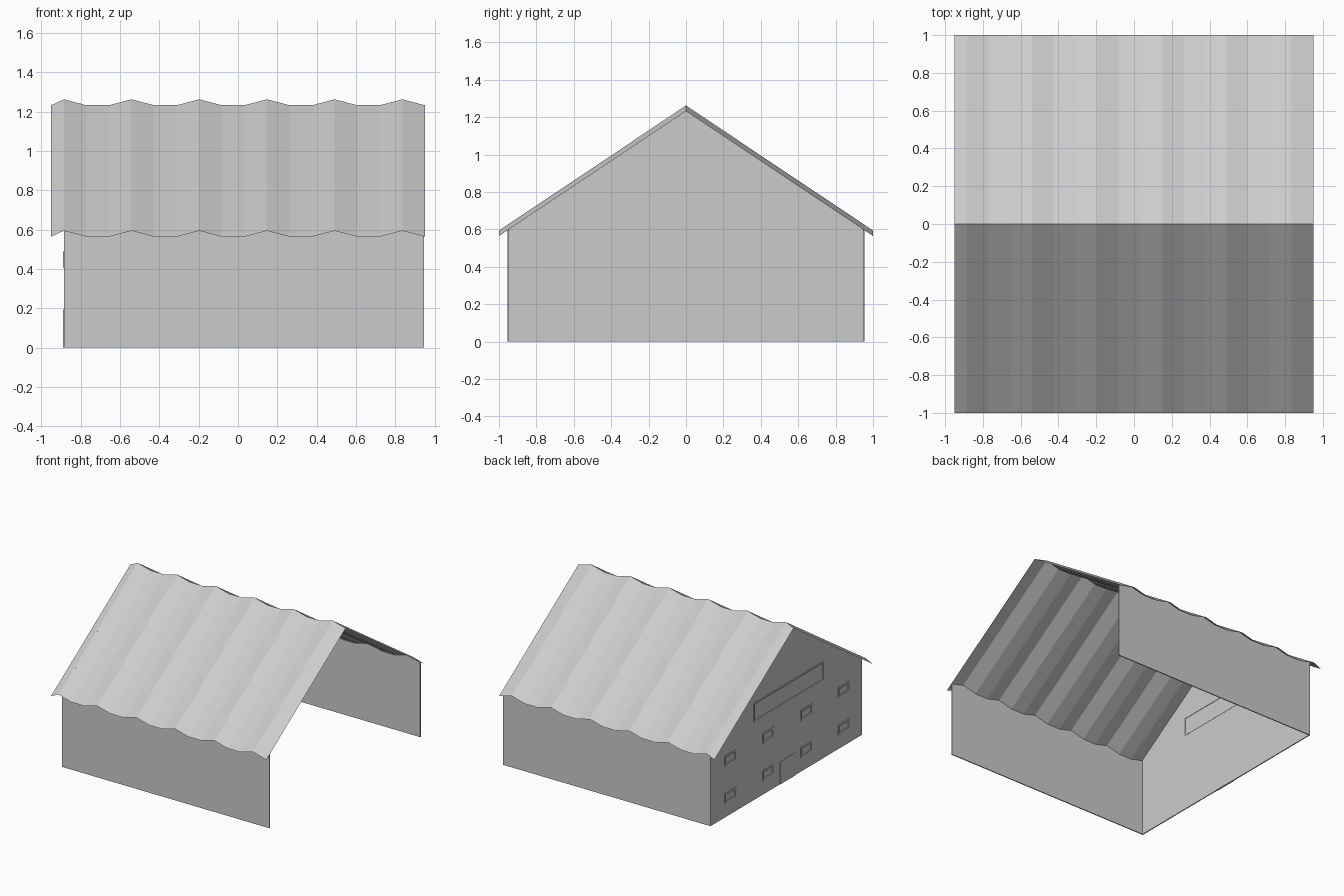
import bpy, bmesh

if "Cube" in bpy.data.objects:
    bpy.data.objects.remove(bpy.data.objects["Cube"])

WALL_X, END_X, WALL_Y, T = -0.885, 0.945, 0.955, 0.008
SLOPE = 0.668

# corrugated roof cross-section: (x, ridge height)
PROFILE = [(-0.95, 1.232)]
for i in range(6):
    peak = -0.885 + i * 0.344
    PROFILE += [(peak, 1.262), (peak + 0.115, 1.232)]
    if i < 5:
        PROFILE.append((peak + 0.229, 1.232))
PROFILE[-1] = (0.95, 1.232)


def new_object(name, bm):
    bmesh.ops.recalc_face_normals(bm, faces=bm.faces[:])
    mesh = bpy.data.meshes.new(name)
    bm.to_mesh(mesh)
    bm.free()
    obj = bpy.data.objects.new(name, mesh)
    bpy.context.collection.objects.link(obj)
    return obj


def panel(name, points, offset):
    """Solid sheet: outline polygon extruded along offset."""
    bm = bmesh.new()
    face = bm.faces.new([bm.verts.new(p) for p in points])
    out = bmesh.ops.extrude_face_region(bm, geom=[face], use_keep_orig=True)
    verts = [g for g in out["geom"] if isinstance(g, bmesh.types.BMVert)]
    bmesh.ops.translate(bm, verts=verts, vec=offset)
    return new_object(name, bm)


def add_box(bm, x0, x1, y0, y1, z0, z1):
    verts = bmesh.ops.create_cube(bm, size=1)["verts"]
    for v in verts:
        v.co = ((x0, x1)[v.co.x > 0], (y0, y1)[v.co.y > 0], (z0, z1)[v.co.z > 0])


def add_frame(bm, x0, x1, cy, cz, w, h, b):
    """Rectangular border of width b around a w x h opening."""
    y0, y1, z0, z1 = cy - w / 2, cy + w / 2, cz - h / 2, cz + h / 2
    add_box(bm, x0, x1, y0 - b, y1 + b, z1, z1 + b)
    add_box(bm, x0, x1, y0 - b, y1 + b, z0 - b, z0)
    add_box(bm, x0, x1, y0 - b, y0, z0, z1)
    add_box(bm, x0, x1, y1, y1 + b, z0, z1)


# roof: one folded corrugated sheet
bm = bmesh.new()
rows = [[bm.verts.new((x, y, z - abs(y) * SLOPE)) for x, z in PROFILE] for y in (-1, 0, 1)]
for a, b in zip(rows, rows[1:]):
    for i in range(len(PROFILE) - 1):
        bm.faces.new((a[i], a[i + 1], b[i + 1], b[i]))
roof = new_object("corrugated_roof", bm)

# long side walls, their tops following the corrugation
for side, name in ((-1, "front_wall"), (1, "back_wall")):
    y = side * WALL_Y
    top = [(min(x, END_X), y, z - WALL_Y * SLOPE) for x, z in PROFILE[1:]]
    panel(name, [(END_X, y, 0), (WALL_X, y, 0)] + top, (0, -side * T, 0))

# gable end wall
eave = 1.26 - WALL_Y * SLOPE
gable = panel("gable_wall", [(WALL_X, -WALL_Y, 0), (WALL_X, WALL_Y, 0), (WALL_X, WALL_Y, eave),
                             (WALL_X, 0, 1.26), (WALL_X, -WALL_Y, eave)], (T, 0, 0))

# openings: windows and the sign board
windows = [(y, z, 0.117, 0.054) for y in (-0.725, -0.25, 0.23, 0.706) for z in (0.152, 0.449)]
sign = (-0.03, 0.697, 0.86, 0.13)

bm = bmesh.new()
for cy, cz, w, h in windows + [sign]:
    add_box(bm, WALL_X - 0.1, WALL_X + 0.1, cy - w / 2, cy + w / 2, cz - h / 2, cz + h / 2)
cutter = new_object("opening_cutter", bm)
cutter.hide_render = True
mod = gable.modifiers.new("openings", "BOOLEAN")
mod.operation, mod.solver, mod.object = "DIFFERENCE", "EXACT", cutter
bpy.context.view_layer.objects.active = gable
bpy.ops.object.modifier_apply(modifier=mod.name)
bpy.data.objects.remove(cutter)

# window frames and recessed panes
frames, panes = bmesh.new(), bmesh.new()
for cy, cz, w, h in windows:
    add_frame(frames, WALL_X - 0.005, WALL_X + 0.001, cy, cz, w, h, 0.014)
    add_box(panes, WALL_X + 0.004, WALL_X + T, cy - w / 2, cy + w / 2, cz - h / 2, cz + h / 2)
new_object("window_frames", frames)
new_object("window_panes", panes)

# blank sign board with border
bm = bmesh.new()
cy, cz, w, h = sign
add_frame(bm, WALL_X - 0.005, WALL_X + T + 0.002, cy, cz, w, h, 0.012)
add_box(bm, WALL_X + 0.003, WALL_X + T - 0.001, cy - w / 2, cy + w / 2, cz - h / 2, cz + h / 2)
new_object("sign_board", bm)

# double door
bm = bmesh.new()
for y0, y1 in ((-0.11, -0.017), (-0.013, 0.08)):
    add_box(bm, WALL_X - 0.004, WALL_X + T + 0.002, y0, y1, 0, 0.18)
new_object("double_door", bm)
